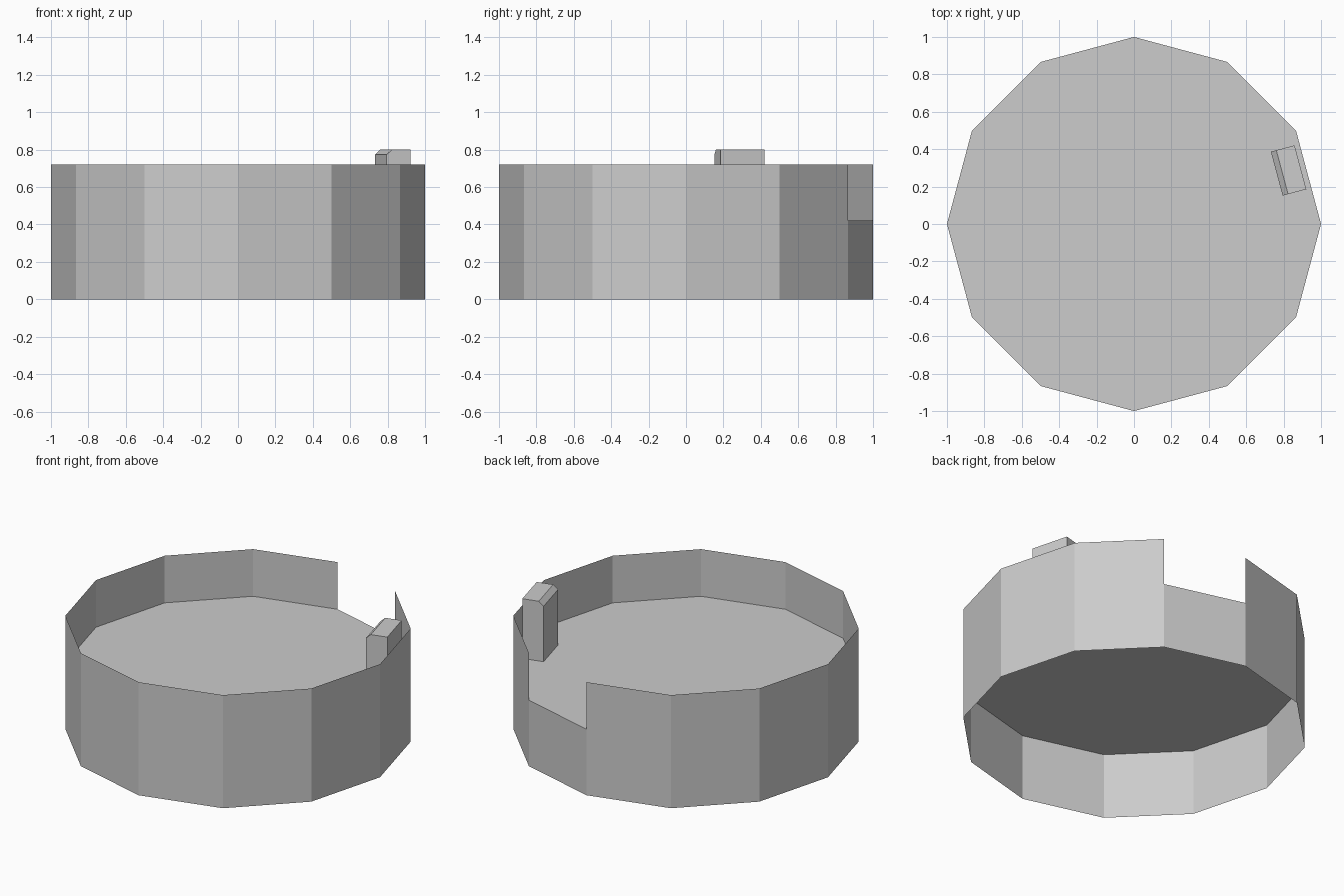
import bpy
import bmesh
from math import cos, sin, pi
from mathutils import Vector

if "Cube" in bpy.data.objects:
    bpy.data.objects.remove(bpy.data.objects["Cube"])

SIDES = 12
WALL_TOP, FLOOR_Z = 0.72, 0.42

grey = bpy.data.materials.new("light_grey")
grey.diffuse_color = (0.604, 0.604, 0.604, 1)
grey.use_nodes = True
grey.node_tree.nodes["Principled BSDF"].inputs["Base Color"].default_value = grey.diffuse_color


def finish(name, bm):
    mesh = bpy.data.meshes.new(name)
    bm.to_mesh(mesh)
    bm.free()
    mesh.materials.append(grey)
    obj = bpy.data.objects.new(name, mesh)
    bpy.context.collection.objects.link(obj)
    return obj


def ring(bm, z):
    return [bm.verts.new((cos(2 * pi * i / SIDES), sin(2 * pi * i / SIDES), z))
            for i in range(SIDES)]


# thin twelve-sided wall, one panel cut down to floor level
bm = bmesh.new()
low, mid, top = ring(bm, 0), ring(bm, FLOOR_Z), ring(bm, WALL_TOP)
GAP_PANEL = 2
for i in range(SIDES):
    j = (i + 1) % SIDES
    bm.faces.new((low[i], low[j], mid[j], mid[i]))
    if i != GAP_PANEL:
        bm.faces.new((mid[i], mid[j], top[j], top[i]))
finish("outer_wall", bm)

# raised floor, open underneath
bm = bmesh.new()
bm.faces.new(ring(bm, FLOOR_Z))
finish("floor", bm)

# post standing just inside the wall, inner top edge chamfered
outward = Vector((cos(pi / 12), sin(pi / 12), 0))
along = Vector((-sin(pi / 12), cos(pi / 12), 0))
profile = [(0.807, FLOOR_Z), (0.938, FLOOR_Z), (0.938, 0.80), (0.837, 0.80), (0.807, 0.773)]
bm = bmesh.new()
ends = [[bm.verts.new(outward * d + along * t + Vector((0, 0, z))) for d, z in profile]
        for t in (-0.059, 0.184)]
bm.faces.new(ends[0])
bm.faces.new(ends[1][::-1])
for i in range(1, len(profile)):  # the base is left open on the floor
    j = (i + 1) % len(profile)
    bm.faces.new((ends[0][i], ends[1][i], ends[1][j], ends[0][j]))
bmesh.ops.recalc_face_normals(bm, faces=bm.faces)
finish("post", bm)
